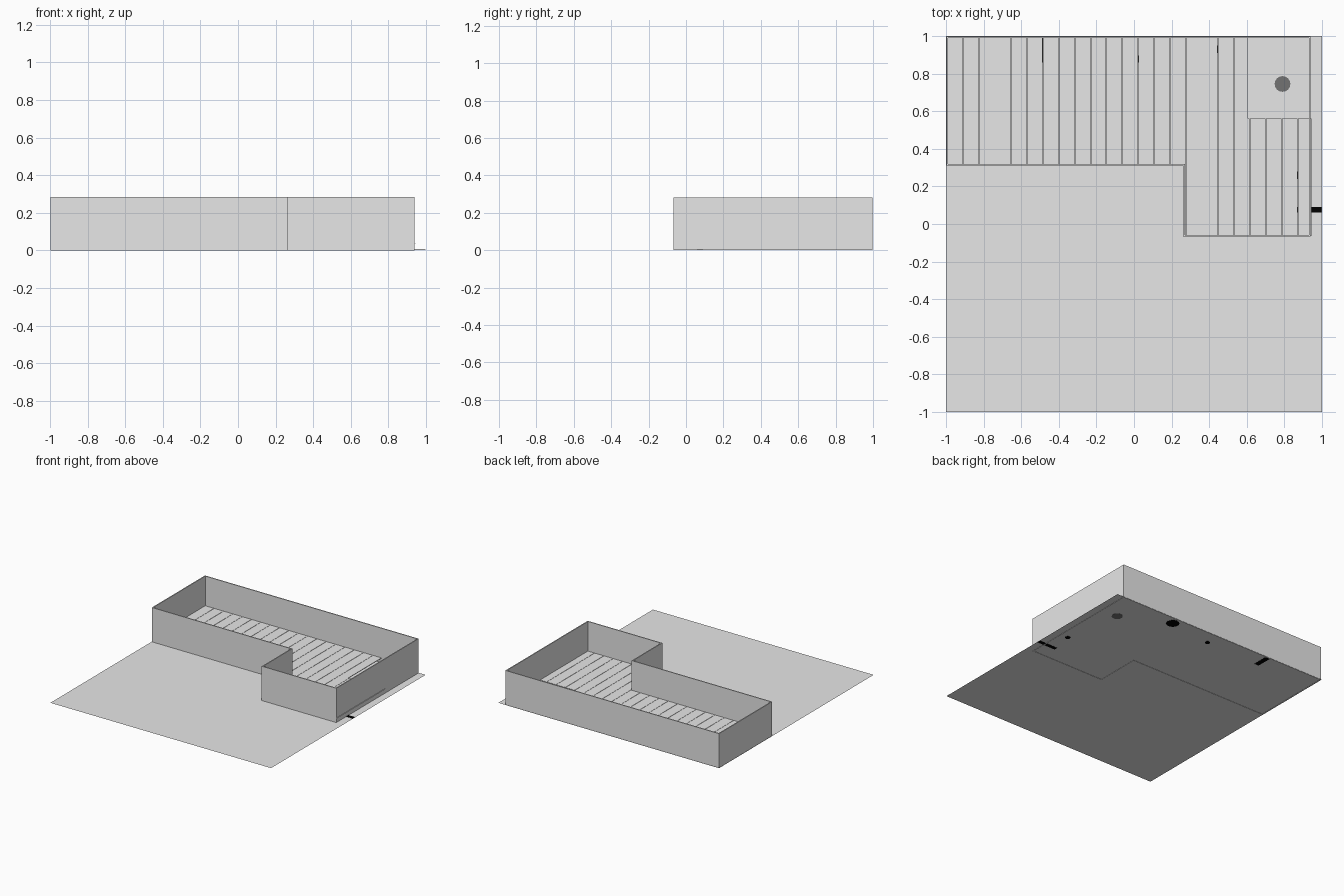
import bpy, bmesh, math

if "Cube" in bpy.data.objects:
    bpy.data.objects.remove(bpy.data.objects["Cube"])


def material(name, c):
    m = bpy.data.materials.new(name)
    m.diffuse_color = (c, c, c, 1)
    m.use_nodes = True
    m.node_tree.nodes["Principled BSDF"].inputs["Base Color"].default_value = m.diffuse_color
    return m


GREY = material("light_grey", 0.8)
DARK = material("dark_grey", 0.17)
BLACK = material("black", 0.0)


def finish(name, bm, mat):
    bmesh.ops.recalc_face_normals(bm, faces=bm.faces)
    me = bpy.data.meshes.new(name)
    bm.to_mesh(me)
    bm.free()
    me.materials.append(mat)
    ob = bpy.data.objects.new(name, me)
    bpy.context.collection.objects.link(ob)
    return ob


def add_box(bm, x0, x1, y0, y1, z0, z1):
    vs = bmesh.ops.create_cube(bm, size=1)["verts"]
    for v in vs:
        v.co.x = x1 if v.co.x > 0 else x0
        v.co.y = y1 if v.co.y > 0 else y0
        v.co.z = z1 if v.co.z > 0 else z0


# flat ground sheet
GROUND_Z = 0.002
bm = bmesh.new()
bm.faces.new([bm.verts.new((x, y, GROUND_Z))
              for x, y in ((-1, -1), (1, -1), (1, 1), (-1, 1))])
finish("ground_sheet", bm, GREY)

# L-shaped ring of thin walls
LEFT, RIGHT, BACK, FRONT = -0.998, 0.938, 0.998, -0.067
NOTCH_X, NOTCH_Y = 0.262, 0.31
T, H = 0.008, 0.283


def outline(t):
    return [(LEFT + t, NOTCH_Y + t), (NOTCH_X + t, NOTCH_Y + t),
            (NOTCH_X + t, FRONT + t), (RIGHT - t, FRONT + t),
            (RIGHT - t, BACK - t), (LEFT + t, BACK - t)]


bm = bmesh.new()
rings = [[bm.verts.new((x, y, z)) for x, y in outline(t)]
         for t, z in ((0, 0), (0, H), (T, H), (T, 0))]
for k in range(4):
    a, b = rings[k], rings[(k + 1) % 4]
    for i in range(6):
        j = (i + 1) % 6
        bm.faces.new((a[i], a[j], b[j], b[i]))
finish("outer_walls", bm, GREY)

# floor planks with narrow gaps, clipped to three zones (wet corner left open)
PITCH, GAP, X0 = 0.0847, 0.0025, -0.9935
zones = [(LEFT + T, NOTCH_X + T, NOTCH_Y + T, BACK - T),
         (NOTCH_X + T, 0.607, FRONT + T, BACK - T),
         (0.607, 0.943, FRONT + 0.002, 0.56)]
bm = bmesh.new()
for k in range(23):
    a = X0 + k * PITCH + GAP / 2
    b = a + PITCH - GAP
    for zx0, zx1, zy0, zy1 in zones:
        x0, x1 = max(a, zx0), min(b, zx1)
        if x1 - x0 > 0.001:
            add_box(bm, x0, x1, zy0, zy1, 0.035, 0.04)
finish("floor_planks", bm, GREY)


# flat pipe marks set into the ground, seen from both sides
def disc(name, x, y, r, mat):
    bm = bmesh.new()
    bmesh.ops.create_cone(bm, cap_ends=True, segments=16, radius1=r, radius2=r, depth=0.003)
    bmesh.ops.translate(bm, verts=bm.verts, vec=(x, y, GROUND_Z))
    finish(name, bm, mat)


def strip(name, x0, x1, y0, y1):
    bm = bmesh.new()
    add_box(bm, x0, x1, y0, y1, GROUND_Z - 0.0015, GROUND_Z + 0.0015)
    finish(name, bm, BLACK)


disc("shower_drain", 0.79, 0.745, 0.042, DARK)
disc("large_pipe_opening", 0.40, 0.93, 0.05, BLACK)
disc("small_pipe_opening_back", 0.016, 0.878, 0.02, BLACK)
disc("small_pipe_opening_right", 0.868, 0.26, 0.02, BLACK)
strip("side_pipe_strip", 0.83, 0.998, 0.06, 0.09)
strip("back_pipe_strip", -0.50, -0.46, 0.86, 0.99)
